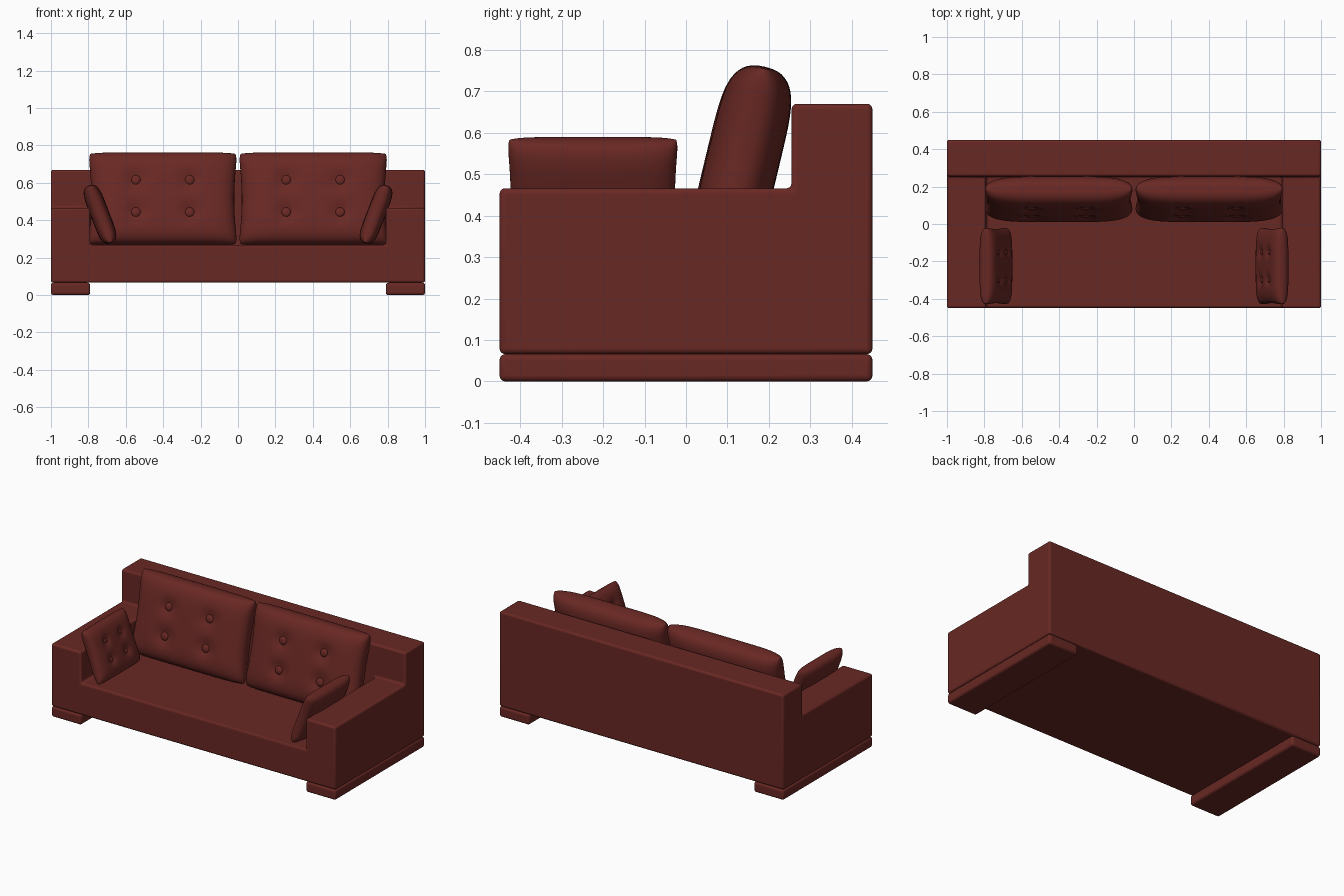
import bpy, bmesh, math
from mathutils import Vector

if "Cube" in bpy.data.objects:
    bpy.data.objects.remove(bpy.data.objects["Cube"])

leather = bpy.data.materials.new("dark_red_leather")
leather.diffuse_color = (0.14, 0.021, 0.017, 1)
leather.use_nodes = True
leather.node_tree.nodes["Principled BSDF"].inputs["Base Color"].default_value = leather.diffuse_color


def make_object(name, bm, bevel=0.0):
    bmesh.ops.recalc_face_normals(bm, faces=bm.faces)
    mesh = bpy.data.meshes.new(name)
    bm.to_mesh(mesh)
    bm.free()
    mesh.materials.append(leather)
    ob = bpy.data.objects.new(name, mesh)
    bpy.context.collection.objects.link(ob)
    if bevel:
        mod = ob.modifiers.new("soft_edges", 'BEVEL')
        mod.width = bevel
        mod.segments = 4
        mod.limit_method = 'ANGLE'
        mod.angle_limit = math.radians(40)
    for p in mesh.polygons:
        p.use_smooth = True
    if bevel:
        bpy.context.view_layer.objects.active = ob
        ob.select_set(True)
        bpy.ops.object.shade_smooth_by_angle(angle=math.radians(35))
        ob.select_set(False)
    return ob


def cell_solid(xs, ys, zs, solid):
    """One closed shell around the filled cells of a coarse 3D grid."""
    bm = bmesh.new()
    cuts = (xs, ys, zs)
    for cell in solid:
        for axis in range(3):
            for step in (0, 1):
                near = list(cell)
                near[axis] += 1 if step else -1
                if tuple(near) in solid:
                    continue
                a, b = (axis + 1) % 3, (axis + 2) % 3
                verts = []
                for da, db in ((0, 0), (1, 0), (1, 1), (0, 1)):
                    idx = list(cell)
                    idx[axis] += step
                    idx[a] += da
                    idx[b] += db
                    verts.append(bm.verts.new([cuts[k][idx[k]] for k in range(3)]))
                bm.faces.new(verts)
    bmesh.ops.remove_doubles(bm, verts=bm.verts, dist=1e-4)
    bmesh.ops.recalc_face_normals(bm, faces=bm.faces)
    bmesh.ops.dissolve_limit(bm, angle_limit=0.01, verts=bm.verts, edges=bm.edges)
    return bm


# sofa body: seat, arms and back as one upholstered shell
heights = {(0, 0): 2, (2, 0): 2, (1, 0): 1, (0, 1): 3, (1, 1): 3, (2, 1): 3}
cells = {(i, j, k) for (i, j), n in heights.items() for k in range(n)}
make_object("sofa_body", cell_solid((-1, -0.79, 0.79, 1), (-0.45, 0.255, 0.45),
                                    (0.066, 0.268, 0.466, 0.67), cells), 0.013)

# foot rails under the arms
for side, x0 in (("left", -1.0), ("right", 0.79)):
    make_object(side + "_foot_rail",
                cell_solid((x0, x0 + 0.21), (-0.45, 0.45), (0, 0.066), {(0, 0, 0)}), 0.014)


def cushion(name, w, h, t, loc, tilt, turn, button_r, dent):
    """Tufted pillow facing local -y with four buttons on its front."""
    spots = [(su * 0.18 * w, sv * 0.175 * h) for su in (-1, 1) for sv in (-1, 1)]
    spread = button_r * 1.9

    def depth(u, v):
        return t / 2 * max(0, (1 - abs(u) ** 5) * (1 - abs(v) ** 5)) ** 0.4

    def point(u, v, face):
        x = u * w / 2 * (1 - 0.045 * (1 - v * v) - 0.03 * abs(v) ** 12)
        z = v * h / 2 * (1 - 0.02 * abs(u) ** 8)
        d = depth(u, v)
        if face < 0:
            d -= sum(dent * math.exp(-((x - a) ** 2 + (z - b) ** 2) / spread ** 2)
                     for a, b in spots) * d / (t / 2)
        return Vector((x, face * d, z))

    nu, nv = 44, 36
    us = [math.sin(math.pi * (i / nu - 0.5)) for i in range(nu + 1)]
    vs = [math.sin(math.pi * (j / nv - 0.5)) for j in range(nv + 1)]
    bm = bmesh.new()
    for face in (-1, 1):
        g = [[bm.verts.new(point(u, v, face)) for v in vs] for u in us]
        for i in range(nu):
            for j in range(nv):
                bm.faces.new((g[i][j], g[i + 1][j], g[i + 1][j + 1], g[i][j + 1]))
    bmesh.ops.remove_doubles(bm, verts=bm.verts, dist=1e-5)
    pillow = make_object(name, bm)
    pillow.location = loc
    pillow.rotation_euler = (-tilt, 0, turn)

    # buttons sit in the dents
    for n, (a, b) in enumerate(spots):
        bm = bmesh.new()
        bmesh.ops.create_uvsphere(bm, u_segments=16, v_segments=10, radius=button_r)
        bmesh.ops.scale(bm, vec=(1, 0.5, 1), verts=bm.verts)
        button = make_object(f"{name}_button_{n + 1}", bm)
        button.parent = pillow
        button.location = (a, -(t / 2 - dent + button_r * 0.1), b)


# back cushions and arm cushions, mirrored left and right
for side, s in (("left", -1), ("right", 1)):
    cushion(side + "_back_cushion", 0.80, 0.505, 0.178, (s * 0.402, 0.132, 0.514),
            math.radians(13.5), 0, 0.026, 0.024)
    cushion(side + "_arm_cushion", 0.415, 0.33, 0.10, (s * 0.738, -0.225, 0.432),
            math.radians(21), -s * math.pi / 2, 0.015, 0.016)
